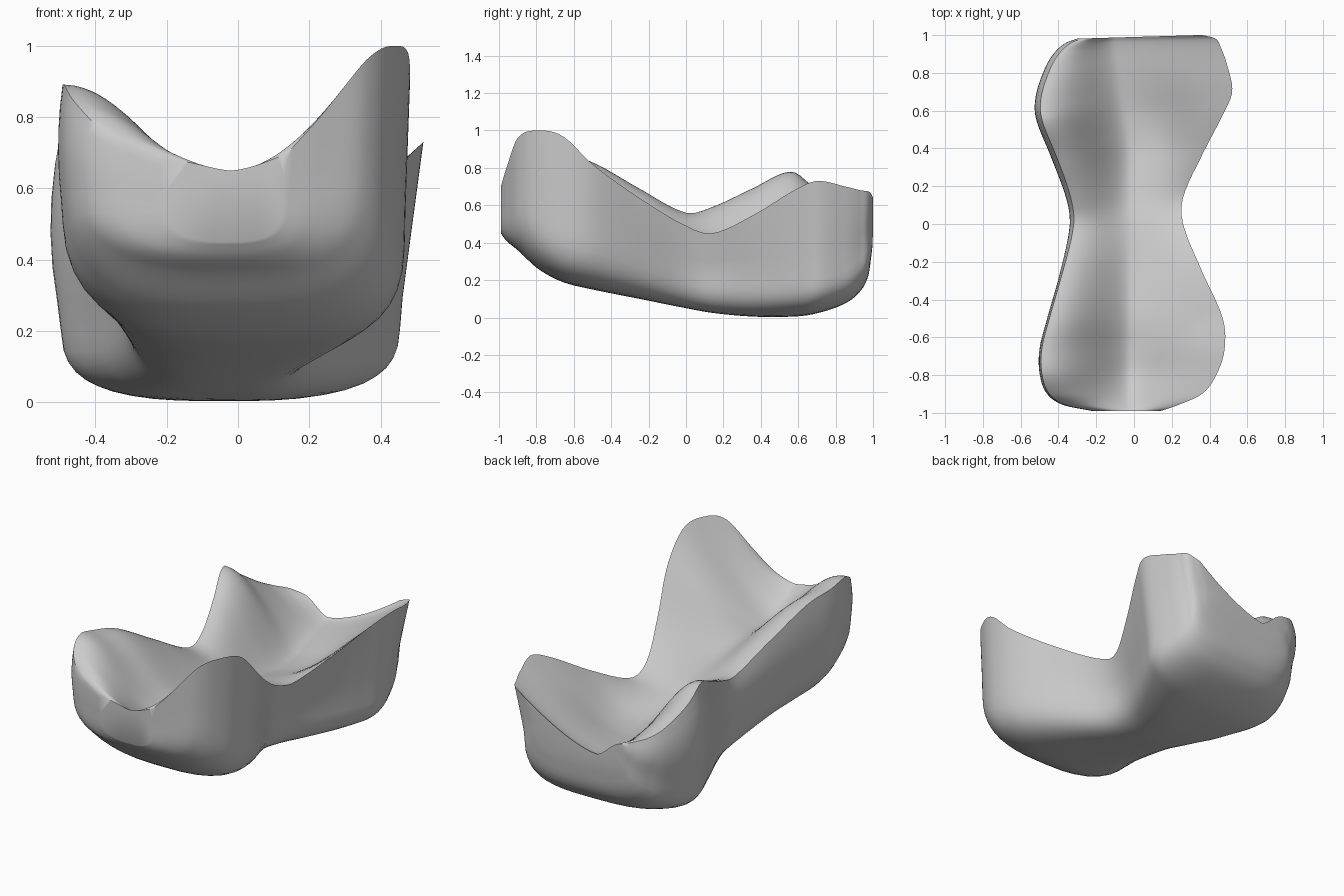
import bpy
import bmesh
import math

# Remove the default cube
cube = bpy.data.objects.get("Cube")
if cube:
    bpy.data.objects.remove(cube)

# Stations: y, right edge x, left edge x, right rim z, left rim z, valley z, bottom z
STATIONS = [
    (-.99, -.22, .14, .68, .70, .65, .45),
    (-.96, -.37, .23, .75, .80, .63, .41),
    (-.90, -.46, .36, .83, .96, .59, .36),
    (-.79, -.50, .44, .89, 1.0, .54, .26),
    (-.66, -.50, .48, .87, .97, .53, .19),
    (-.50, -.46, .47, .83, .82, .53, .15),
    (-.25, -.39, .36, .69, .64, .49, .10),
    (0, -.34, .26, .56, .49, .45, .05),
    (.14, -.36, .26, .59, .45, .41, .025),
    (.36, -.44, .36, .69, .55, .37, .005),
    (.57, -.52, .47, .78, .68, .36, .005),
    (.69, -.52, .52, .70, .73, .37, .02),
    (.84, -.47, .49, .60, .70, .39, .07),
    (.92, -.42, .46, .56, .68, .40, .13),
    (.97, -.36, .43, .54, .67, .41, .22),
    (.99, -.30, .36, .52, .64, .42, .36),
]
RINGS = 80      # slices along the length
STEPS = 32      # points across each slice


def slope(i, k):
    """Rate of change of column k at station i."""
    a = STATIONS[max(i - 1, 0)]
    b = STATIONS[min(i + 1, len(STATIONS) - 1)]
    return (b[k] - a[k]) / (b[0] - a[0])


def sample(y):
    """Smoothly interpolate all station columns at y."""
    i = 0
    while i < len(STATIONS) - 2 and y > STATIONS[i + 1][0]:
        i += 1
    p, q = STATIONS[i], STATIONS[i + 1]
    d = q[0] - p[0]
    t = (y - p[0]) / d
    values = []
    for k in range(1, len(p)):
        rise = q[k] - p[k]
        bend = (1 - t) * (slope(i, k) * d - rise) - t * (slope(i + 1, k) * d - rise)
        values.append(p[k] + rise * t + t * (1 - t) * bend)
    return values


def section(y):
    """Outer (wall and underside) and inner (hollow) curves, right to left."""
    x_r, x_l, z_r, z_l, valley, bottom = sample(y)
    mid, half = (x_r + x_l) / 2, (x_l - x_r) / 2
    low = -.02 - .14 * max(y - .4, 0)
    back = min(max((y + .3) / .6, 0), 1)
    outer, inner = [], []
    for i in range(STEPS + 1):
        u = 2 * i / STEPS - 1
        left = u > 0
        side, rim = (1, z_l) if left else (-1, z_r)
        a = abs(u)
        # Left wall flares outward to its rim, right wall bulges halfway up
        flare = .015 + .05 * back if left else 0
        bulge = 0 if left else .012 + .018 * back
        square = .62 if left else .8 - .18 * back
        # Upright wall above a rounded underside
        turn = bottom + min(.32 - .1 * back, (rim - bottom) * .5)
        if a > .65:
            k = (a - .65) / .35
            x = half - flare * (1 - k) - bulge * (2 * k - 1) ** 2
            z = turn + (rim - turn) * k
        else:
            ang = a / .65 * math.pi / 2
            x = (half - flare - bulge) * math.sin(ang) ** square
            z = turn - (turn - bottom) * max(math.cos(ang), 0) ** square
        x = mid + side * x
        # The back end runs slightly askew
        skew = .03 * max(y, 0)
        outer.append((x, y + skew * x, z))
        # Hollow top surface rising from the valley to the rim
        end = x_l if left else x_r + bulge
        x = low + (end - low) * a
        steep = a ** 1.5 if left else math.sin(a * math.pi / 2) ** (1.5 + .2 * back)
        dent = .05 * math.exp(-((x - .2) / .15) ** 2 - ((y - .5) / .2) ** 2)
        z = valley + (rim - valley) * steep - dent * (1 - a)
        inner.append((x, y + skew * x, z))
    return outer, inner


# Body: slices lofted from front to back, closed at both ends
bm = bmesh.new()
first, last = STATIONS[0][0], STATIONS[-1][0]
rings = []
for r in range(RINGS + 1):
    t = r / RINGS
    # Slices crowd together near the rounded ends
    y = first + (last - first) * (t - .12 * math.sin(2 * math.pi * t))
    outer, inner = section(y)
    lower = [bm.verts.new(p) for p in outer]
    upper = [lower[0]] + [bm.verts.new(p) for p in inner[1:-1]] + [lower[-1]]
    rings.append((lower, upper))

for a, b in zip(rings, rings[1:]):
    for layer in (0, 1):
        for i in range(STEPS):
            bm.faces.new((a[layer][i], a[layer][i + 1], b[layer][i + 1], b[layer][i]))
for lower, upper in (rings[0], rings[-1]):
    for i in range(STEPS):
        corners = dict.fromkeys((lower[i], lower[i + 1], upper[i + 1], upper[i]))
        bm.faces.new(list(corners))
bmesh.ops.recalc_face_normals(bm, faces=bm.faces)

mesh = bpy.data.meshes.new("hollow_body")
bm.to_mesh(mesh)
bm.free()
body = bpy.data.objects.new("hollow_body", mesh)
bpy.context.collection.objects.link(body)

# Single plain grey
grey = bpy.data.materials.new("plain_grey")
grey.use_nodes = True
colour = (.6, .6, .6, 1)
grey.diffuse_color = colour
grey.node_tree.nodes["Principled BSDF"].inputs["Base Color"].default_value = colour
mesh.materials.append(grey)

bpy.context.view_layer.objects.active = body
body.select_set(True)
bpy.ops.object.shade_smooth_by_angle(angle=math.radians(40))
